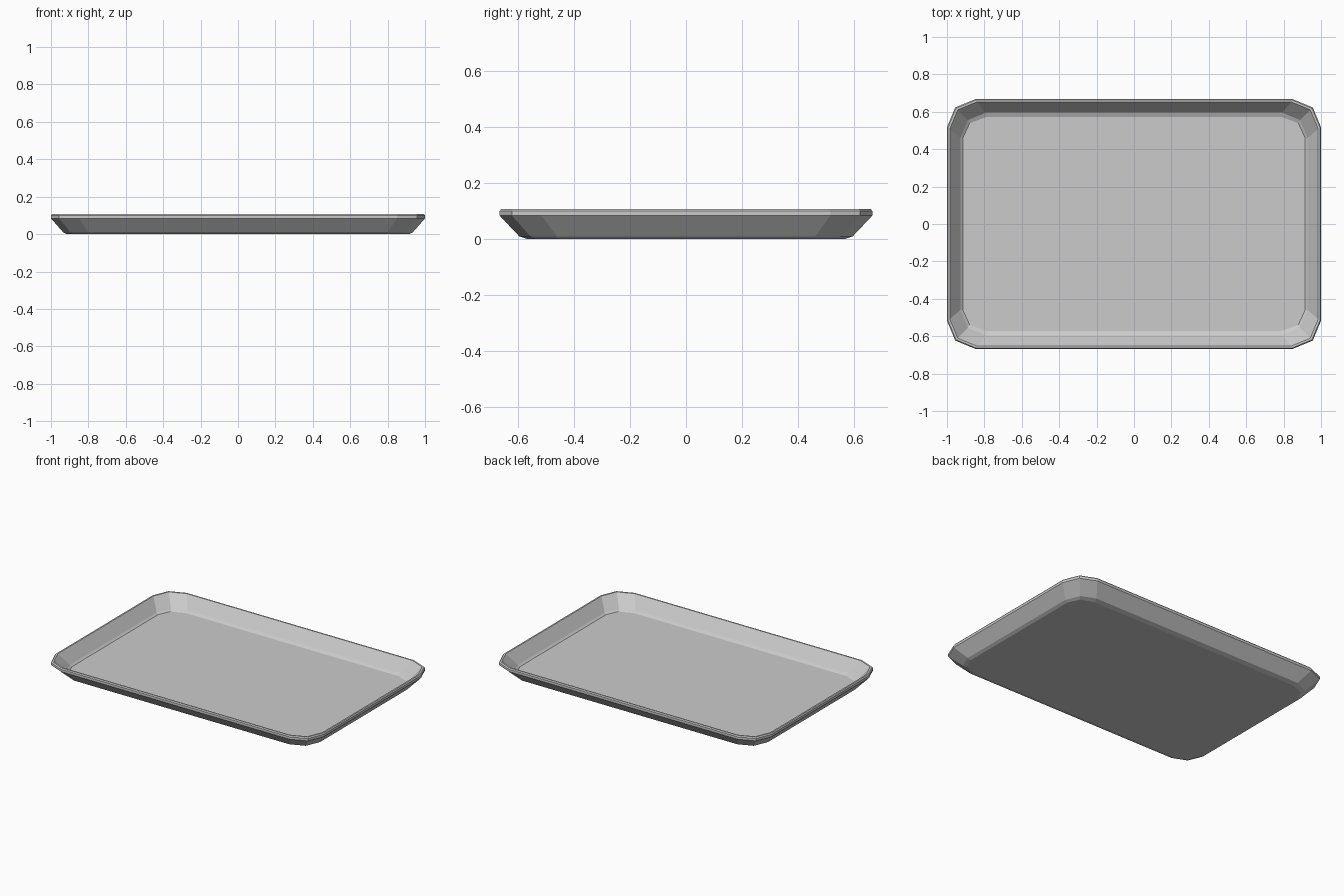
import bpy, bmesh, math

if "Cube" in bpy.data.objects:
    bpy.data.objects.remove(bpy.data.objects["Cube"])

# Profile rings: half width, half depth, corner x radius, corner y radius, height
RINGS = [
    (0.915, 0.568, 0.125, 0.108, 0.000),  # underside edge
    (0.935, 0.597, 0.135, 0.135, 0.010),  # outer base bevel
    (1.000, 0.667, 0.150, 0.150, 0.084),  # outer wall top
    (1.000, 0.667, 0.150, 0.150, 0.100),  # rim side
    (0.995, 0.662, 0.148, 0.148, 0.107),  # rim top, outer
    (0.985, 0.653, 0.145, 0.145, 0.107),  # rim top, inner
    (0.928, 0.595, 0.135, 0.135, 0.030),  # inner wall foot
    (0.915, 0.572, 0.125, 0.112, 0.020),  # floor edge
]


def ring(bm, w, d, rx, ry, z):
    verts = []
    for q, (sx, sy) in enumerate([(1, 1), (-1, 1), (-1, -1), (1, -1)]):
        for k in range(3):
            a = math.radians(q * 90 + k * 45)
            x = sx * (w - rx) + rx * math.cos(a)
            y = sy * (d - ry) + ry * math.sin(a)
            verts.append(bm.verts.new((x, y, z)))
    return verts


# Tray shell: rings joined by bands, closed by underside and floor
bm = bmesh.new()
loops = [ring(bm, *r) for r in RINGS]
for a, b in zip(loops, loops[1:]):
    n = len(a)
    for i in range(n):
        j = (i + 1) % n
        bm.faces.new((a[i], a[j], b[j], b[i]))
bm.faces.new(loops[0][::-1])
bm.faces.new(loops[-1])
bmesh.ops.recalc_face_normals(bm, faces=bm.faces)
mesh = bpy.data.meshes.new("tray")
bm.to_mesh(mesh)
bm.free()
bpy.context.collection.objects.link(bpy.data.objects.new("tray", mesh))
